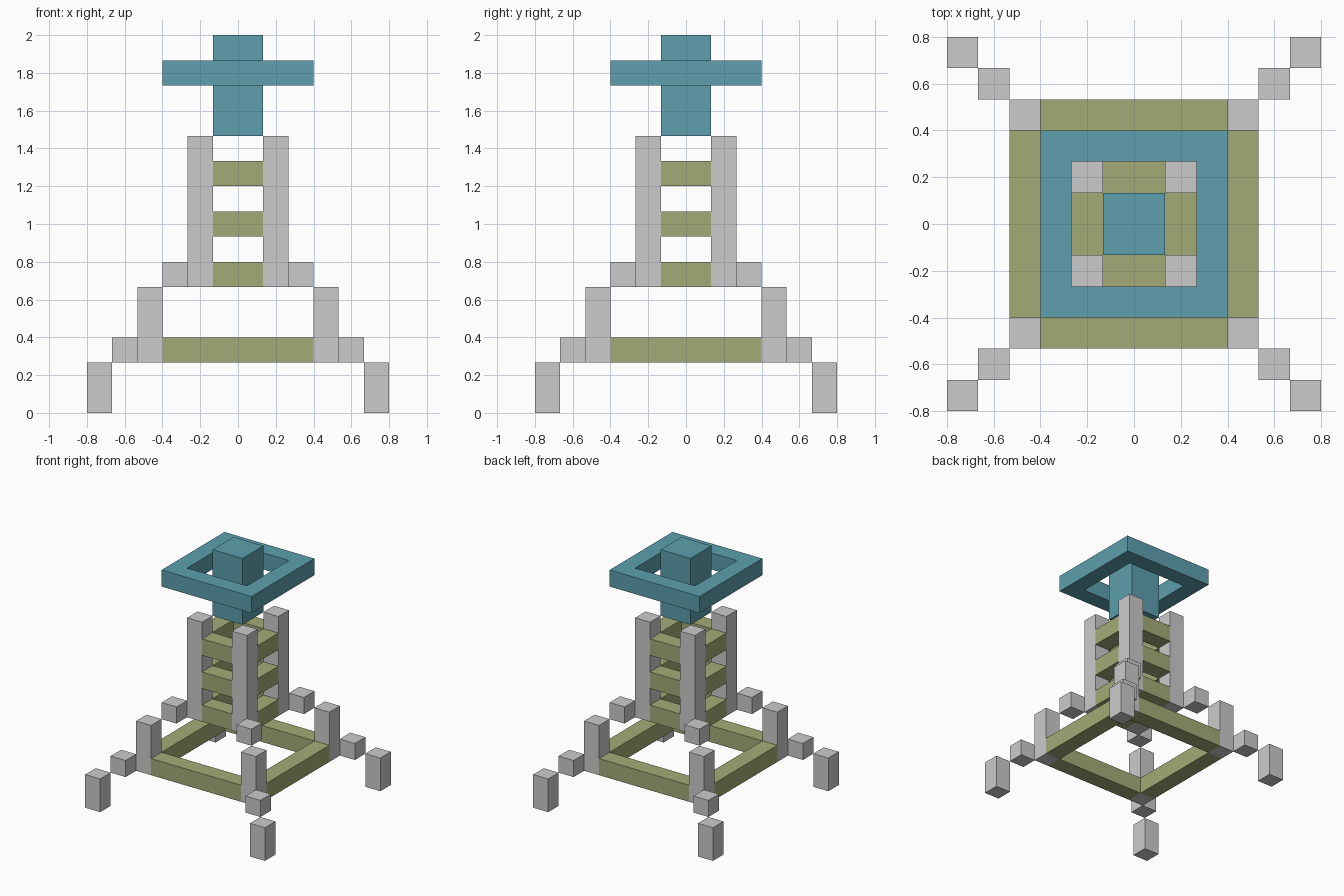
import bpy, bmesh

if "Cube" in bpy.data.objects:
    bpy.data.objects.remove(bpy.data.objects["Cube"])

U = 2 / 15  # block size


def material(name, rgb):
    m = bpy.data.materials.new(name)
    m.diffuse_color = (*rgb, 1)
    m.use_nodes = True
    m.node_tree.nodes["Principled BSDF"].inputs["Base Color"].default_value = m.diffuse_color
    return m


olive = material("olive", (0.366, 0.407, 0.184))
teal = material("teal", (0.109, 0.347, 0.418))


def box(name, lo, hi, mat=None):
    """Box between two corners given in block units."""
    size = [(b - a) * U for a, b in zip(lo, hi)]
    mid = [(a + b) * U / 2 for a, b in zip(lo, hi)]
    bm = bmesh.new()
    bmesh.ops.create_cube(bm, size=1)
    bmesh.ops.scale(bm, vec=size, verts=bm.verts)
    bmesh.ops.translate(bm, vec=mid, verts=bm.verts)
    return finish(name, bm, mat)


def finish(name, bm, mat):
    me = bpy.data.meshes.new(name)
    bm.to_mesh(me)
    bm.free()
    ob = bpy.data.objects.new(name, me)
    bpy.context.collection.objects.link(ob)
    if mat:
        me.materials.append(mat)
    return ob


def mirror_xy(ob):
    m = ob.modifiers.new("mirror", 'MIRROR')
    m.use_axis = (True, True, False)
    m.use_mirror_merge = False


# Stepped corner legs: (name, inner offset, bottom, top)
for name, d, z0, z1 in [("foot", 5, 0, 2), ("lower_step", 4, 2, 3),
                        ("leg_post", 3, 2, 5), ("upper_step", 2, 5, 6),
                        ("tower_post", 1, 5, 11)]:
    mirror_xy(box(name, (d, d, z0), (d + 1, d + 1, z1)))

# Cross beams on all four sides: (name, half length and offset, bottom)
for name, d, z in [("base_beam", 3, 2), ("tower_rung_low", 1, 5),
                   ("tower_rung_mid", 1, 7), ("tower_rung_top", 1, 9)]:
    for s, side in ((1, "back"), (-1, "front")):
        a, b = sorted((s * d, s * (d + 1)))
        box(f"{name}_{side}", (-d, a, z), (d, b, z + 1), olive)
    for s, side in ((1, "right"), (-1, "left")):
        a, b = sorted((s * d, s * (d + 1)))
        box(f"{name}_{side}", (a, -d, z), (b, d, z + 1), olive)

# Central column
box("column", (-1, -1, 11), (1, 1, 15), teal)

# Floating square ring around the column
bm = bmesh.new()
corners = [(-1, -1), (1, -1), (1, 1), (-1, 1)]
loops = [[bm.verts.new((x * r * U, y * r * U, z * U)) for x, y in corners]
         for r, z in ((3, 13), (3, 14), (2, 14), (2, 13))]
for k in range(4):
    p, q = loops[k], loops[(k + 1) % 4]
    for i in range(4):
        j = (i + 1) % 4
        bm.faces.new((p[i], p[j], q[j], q[i]))
bmesh.ops.recalc_face_normals(bm, faces=bm.faces)
finish("ring", bm, teal)
